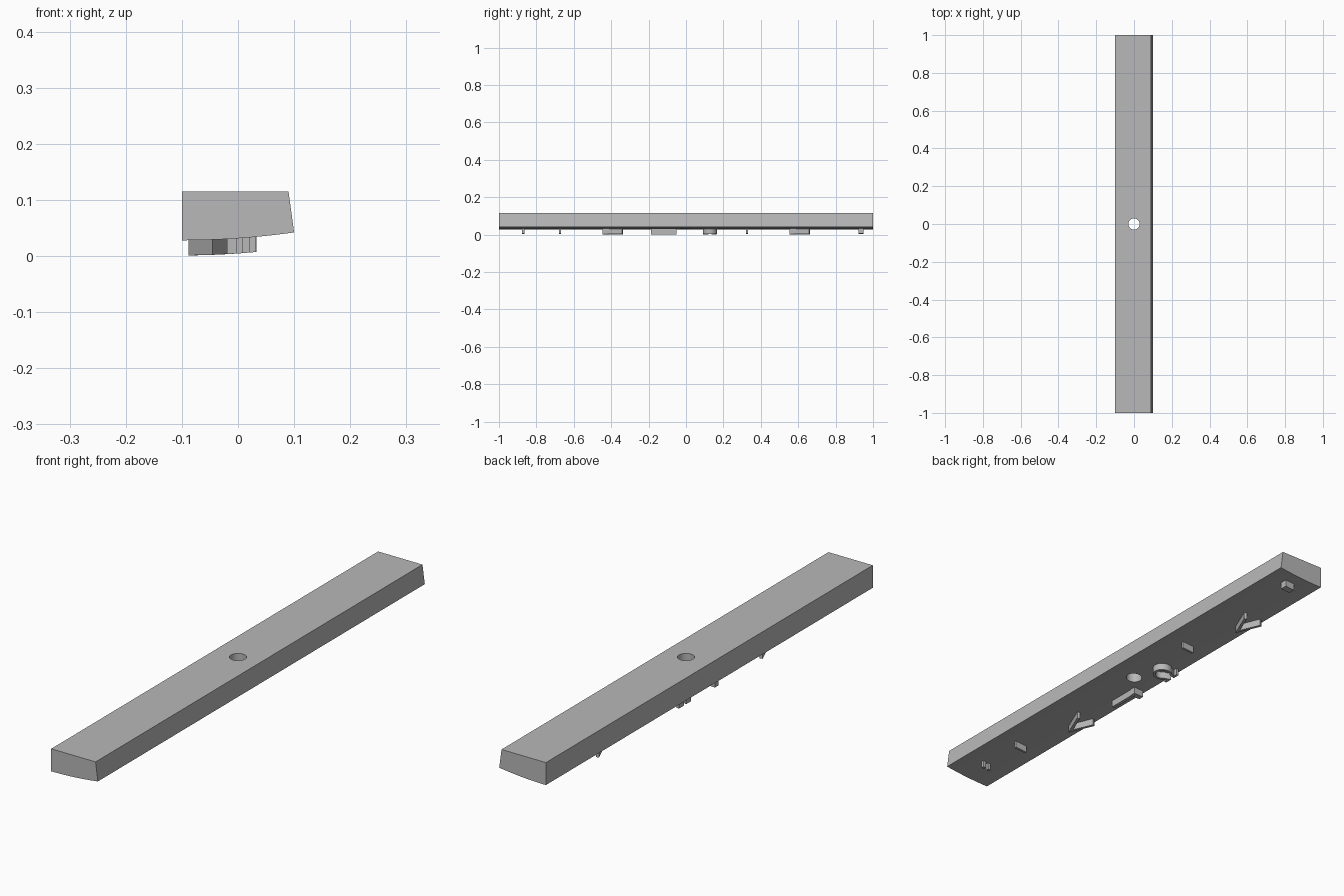
import bpy
import bmesh
import math
from mathutils import Vector

cube = bpy.data.objects.get("Cube")
if cube:
    bpy.data.objects.remove(cube, do_unlink=True)

grey = bpy.data.materials.new("plain_grey")
grey.use_nodes = True
grey.diffuse_color = (0.48, 0.48, 0.48, 1)
grey.node_tree.nodes["Principled BSDF"].inputs["Base Color"].default_value = grey.diffuse_color

HALF = 0.1      # half width of the bar
RIB = 0.027     # how far the ribs stand out


def underside(x):
    """Height of the gently curved bottom of the bar."""
    return 0.028 + 0.014 * ((x + HALF) / (2 * HALF)) ** 2


def finish(name, bm):
    bmesh.ops.recalc_face_normals(bm, faces=bm.faces)
    mesh = bpy.data.meshes.new(name)
    bm.to_mesh(mesh)
    bm.free()
    mesh.materials.append(grey)
    obj = bpy.data.objects.new(name, mesh)
    bpy.context.collection.objects.link(obj)
    bpy.ops.object.select_all(action='DESELECT')
    obj.select_set(True)
    bpy.context.view_layer.objects.active = obj
    return obj


def smooth(obj):
    bpy.ops.object.shade_smooth_by_angle(angle=math.radians(30))


def rib(name, path, width):
    """Upright ribbon along a path in x and y, hanging from the curved underside."""
    pts = [Vector(p) for p in path]
    bm = bmesh.new()
    rings = []
    for i, p in enumerate(pts):
        before = (p - pts[i - 1]).normalized() if i else None
        after = (pts[i + 1] - p).normalized() if i < len(pts) - 1 else None
        along = ((before or after) + (after or before)).normalized()
        side = Vector((-along.y, along.x))
        edge = after or before
        side *= width / 2 / max(0.4, side.dot(Vector((-edge.y, edge.x))))
        ring = []
        for s, drop in ((1, -0.004), (-1, -0.004), (-1, RIB), (1, RIB)):
            q = p + side * s
            ring.append(bm.verts.new((q.x, q.y, underside(q.x) - drop)))
        rings.append(ring)
    for a, b in zip(rings, rings[1:]):
        for k in range(4):
            n = (k + 1) % 4
            bm.faces.new((a[k], a[n], b[n], b[k]))
    bm.faces.new(rings[0])
    bm.faces.new(rings[-1])
    return finish(name, bm)


# Bar: a slanted section with a curved underside, extruded along y
STEPS = 16
section = [(HALF, underside(HALF)), (0.09, 0.115), (-HALF, 0.115)]
section += [(x, underside(x)) for x in (-HALF + 2 * HALF * i / STEPS for i in range(STEPS))]
bm = bmesh.new()
face = bm.faces.new([bm.verts.new((x, -1, z)) for x, z in section])
grown = bmesh.ops.extrude_face_region(bm, geom=[face])
moved = [v for v in grown["geom"] if isinstance(v, bmesh.types.BMVert)]
bmesh.ops.translate(bm, verts=moved, vec=(0, 2, 0))
bar = finish("bar", bm)

# Round hole through the middle
bm = bmesh.new()
bmesh.ops.create_cone(bm, cap_ends=True, segments=48, radius1=0.03, radius2=0.03, depth=0.4)
cutter = finish("hole_cutter", bm)
cutter.hide_render = True
hole = bar.modifiers.new("hole", 'BOOLEAN')
hole.operation = 'DIFFERENCE'
hole.solver = 'EXACT'
hole.object = cutter
bpy.ops.object.select_all(action='DESELECT')
bar.select_set(True)
bpy.context.view_layer.objects.active = bar
bpy.ops.object.modifier_apply(modifier="hole")
bpy.data.objects.remove(cutter, do_unlink=True)
smooth(bar)

# Forked ribs and thin cross ribs, repeated one unit apart
for label, shift in (("back", 0), ("front", -1)):
    rib(label + "_fork_rib",
        [(-0.007, 0.66 + shift), (-0.045, 0.567 + shift), (-0.083, 0.66 + shift)], 0.011)
    rib(label + "_cross_rib", [(-0.02, 0.327 + shift), (0.032, 0.327 + shift)], 0.01)

# Wide short rib at the back end, pair of studs at the front end
rib("back_end_rib", [(-0.008, 0.935), (0.033, 0.935)], 0.028)
for label, x in (("left", 0.026), ("right", 0.002)):
    rib(label + "_stud", [(x - 0.006, -0.87), (x + 0.006, -0.87)], 0.012)

# Angled rib near the hole
rib("long_rib", [(-0.053, -0.187), (-0.053, -0.062)], 0.012)
rib("corner_rib", [(-0.045, -0.062), (-0.088, -0.062)], 0.022)

# Open loop rib with two feet
loop = [(-0.08, 0.092), (-0.08, 0.114)]
for i in range(25):
    a = math.radians(205 - 25 + 40 + (360 - 80) * i / 24)
    loop.append((-0.036 + 0.032 * math.cos(a), 0.128 - 0.032 * math.sin(a) * -1))
loop += [(-0.08, 0.142), (-0.08, 0.164)]
# Run the loop from the low foot to the high foot
loop[2:-2] = sorted(loop[2:-2], key=lambda p: math.atan2(p[1] - 0.128, p[0] + 0.036))
smooth(rib("loop_rib", loop, 0.01))
